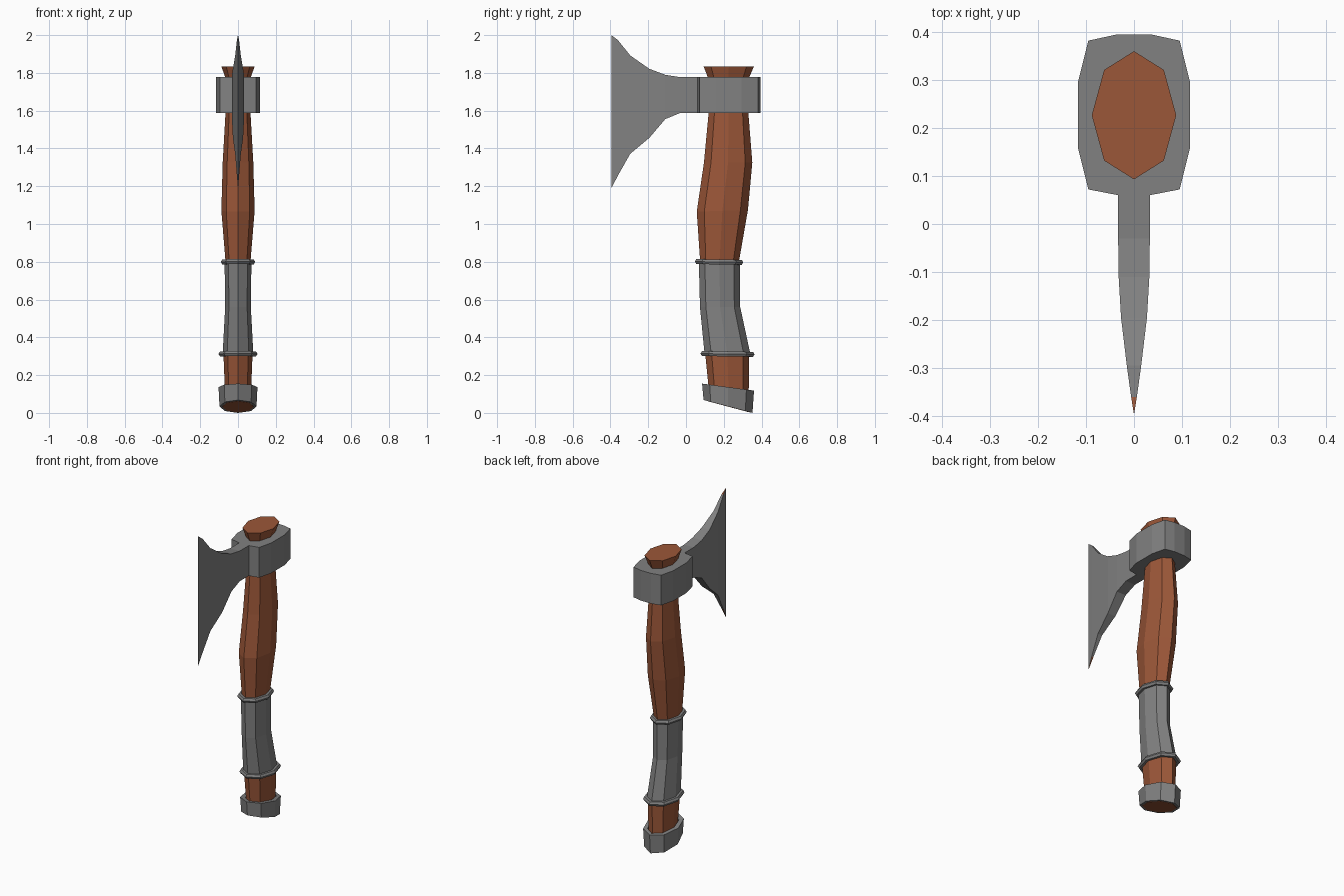
import bpy, bmesh, math

if "Cube" in bpy.data.objects:
    bpy.data.objects.remove(bpy.data.objects["Cube"])


def finish(name, bm, materials=()):
    bmesh.ops.remove_doubles(bm, verts=bm.verts, dist=0.0005)
    bmesh.ops.recalc_face_normals(bm, faces=bm.faces)
    mesh = bpy.data.meshes.new(name)
    bm.to_mesh(mesh)
    bm.free()
    for m in materials:
        mesh.materials.append(m)
    ob = bpy.data.objects.new(name, mesh)
    bpy.context.collection.objects.link(ob)
    return ob


def octagon(yf, zf, yb, zb, rx):
    """Eight-sided oval ring from its front point, back point and half width."""
    ring = []
    for i in range(8):
        a = i * math.pi / 4
        t = (1 - math.cos(a)) / 2
        ring.append((rx * math.sin(a), yf + (yb - yf) * t, zf + (zb - zf) * t))
    return ring


def loft(bm, rings, caps=(True, True), loop=False):
    vs = [[bm.verts.new(p) for p in r] for r in rings]
    faces, n = [], len(vs[0])
    pairs = list(zip(vs, vs[1:])) + ([(vs[-1], vs[0])] if loop else [])
    for a, b in pairs:
        for i in range(n):
            j = (i + 1) % n
            faces.append(bm.faces.new((a[i], a[j], b[j], b[i])))
    if not loop:
        for use, r in zip(caps, (vs[0], vs[-1])):
            if use:
                bm.faces.new(r)
    return faces


def tube(name, sections, materials=(), loop=False):
    bm = bmesh.new()
    loft(bm, [octagon(*s) for s in sections], loop=loop)
    return finish(name, bm, materials)


wood = bpy.data.materials.new("wood")
wood.diffuse_color = (0.33, 0.095, 0.04, 1)
wood.use_nodes = True
wood.node_tree.nodes["Principled BSDF"].inputs["Base Color"].default_value = wood.diffuse_color
steel = bpy.data.materials.new("steel")
steel.diffuse_color = (0.22, 0.22, 0.22, 1)
steel.use_nodes = True
steel.node_tree.nodes["Principled BSDF"].inputs["Base Color"].default_value = steel.diffuse_color

# Wooden handle with flared top and slanted foot
tube("handle", [
    (0.11, 0.063, 0.335, 0.003, 0.083),
    (0.118, 0.15, 0.332, 0.12, 0.07),
    (0.102, 0.31, 0.335, 0.31, 0.077),
    (0.083, 0.56, 0.28, 0.56, 0.062),
    (0.075, 0.80, 0.28, 0.80, 0.066),
    (0.057, 1.065, 0.328, 1.075, 0.088),
    (0.095, 1.325, 0.351, 1.325, 0.081),
    (0.12, 1.59, 0.33, 1.59, 0.066),
    (0.12, 1.765, 0.33, 1.765, 0.064),
    (0.093, 1.835, 0.36, 1.835, 0.088)], [wood])

# Grip wrap
tube("grip_wrap", [
    (0.098, 0.315, 0.34, 0.315, 0.081),
    (0.074, 0.56, 0.287, 0.56, 0.068),
    (0.068, 0.80, 0.285, 0.80, 0.071)], [steel])

# Bands at the two ends of the wrap
for name, yf, yb, z, rx in (("lower_band", 0.092, 0.348, 0.31, 0.088),
                            ("upper_band", 0.062, 0.288, 0.797, 0.076)):
    secs = []
    for k in range(6):
        a = k * math.pi / 3
        d, h = 0.015 * math.cos(a), 0.015 * math.sin(a)
        secs.append((yf - d, z + h + 0.004, yb + d, z + h, rx + d))
    tube(name, secs, [steel], loop=True)

# Pommel collar, open around the foot of the handle
tube("pommel", [
    (0.11, 0.064, 0.335, 0.004, 0.083),
    (0.093, 0.068, 0.352, 0.0, 0.098),
    (0.085, 0.155, 0.36, 0.118, 0.103),
    (0.112, 0.15, 0.338, 0.12, 0.075)], [steel], loop=True)

# Axe head: eye block, joined to a flaring blade
bm = bmesh.new()
half = [(0.033, 0.06), (0.095, 0.072), (0.117, 0.16),
        (0.117, 0.295), (0.095, 0.382), (0.035, 0.395)]
outline = half + [(-x, y) for x, y in reversed(half)]
sides = loft(bm, [[(x, y, z) for x, y in outline] for z in (1.588, 1.777)])
bm.faces.remove(sides[-1])

blade = [(0.06, 1.588, 1.777, 0.033), (-0.03, 1.588, 1.777, 0.033),
         (-0.11, 1.555, 1.79, 0.032), (-0.195, 1.455, 1.822, 0.027),
         (-0.295, 1.372, 1.892, 0.015), (-0.36, 1.257, 1.973, 0.006),
         (-0.395, 1.19, 2.0, 0.0004)]
faces = loft(bm, [[(-w, y, lo), (w, y, lo), (w, y, hi), (-w, y, hi)]
                  for y, lo, hi, w in blade], caps=(False, True))
# The narrow end facets of the cutting edge are tinted
for i in (-4, -2):
    faces[i].material_index = 1
finish("axe_head", bm, [steel, wood])
